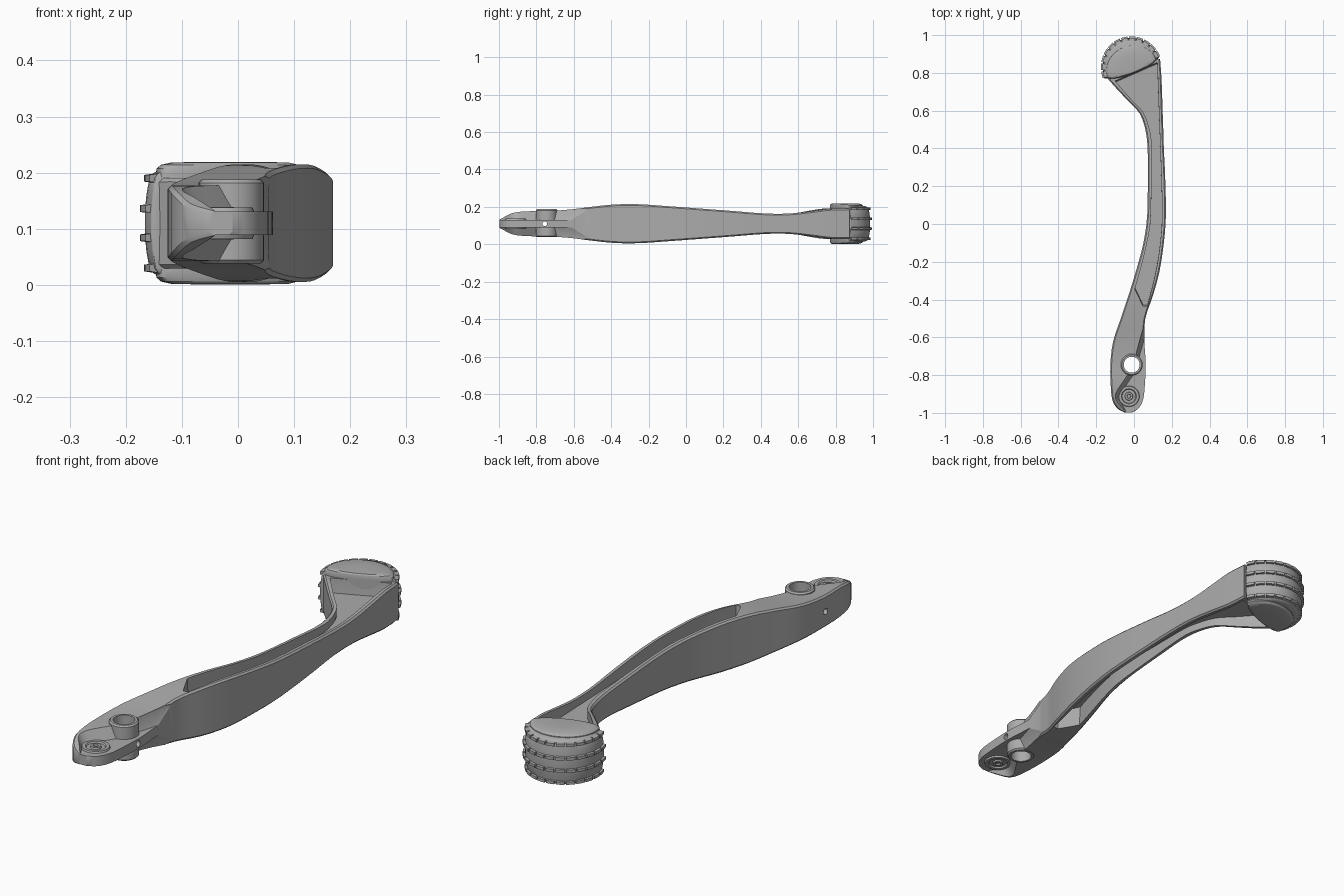
import bpy, bmesh, math
from mathutils import Vector

cube = bpy.data.objects.get("Cube")
if cube:
    bpy.data.objects.remove(cube)

MID = 0.11      # height of the symmetry plane
WEB = 0.021     # half thickness of the central web

grey = bpy.data.materials.new("cast_grey")
grey.use_nodes = True
COLOR = (0.41, 0.41, 0.41, 1)
grey.diffuse_color = COLOR
grey.node_tree.nodes["Principled BSDF"].inputs["Base Color"].default_value = COLOR


def finish(name, bm):
    bmesh.ops.recalc_face_normals(bm, faces=bm.faces)
    mesh = bpy.data.meshes.new(name)
    bm.to_mesh(mesh)
    bm.free()
    mesh.materials.append(grey)
    obj = bpy.data.objects.new(name, mesh)
    bpy.context.collection.objects.link(obj)
    return obj


def add_loft(bm, rings):
    loops = [[bm.verts.new(p) for p in ring] for ring in rings]
    n = len(loops[0])
    for a, b in zip(loops, loops[1:]):
        for i in range(n):
            j = (i + 1) % n
            bm.faces.new((a[i], a[j], b[j], b[i]))
    bm.faces.new(loops[0])
    bm.faces.new(loops[-1])


def loft(name, rings):
    bm = bmesh.new()
    add_loft(bm, rings)
    return finish(name, bm)


def spline(pts, steps=3):
    """Catmull-Rom curve through the points."""
    pts = [Vector(p) for p in pts]
    out = []
    for i in range(len(pts) - 1):
        a, b, c, d = (pts[max(0, min(k, len(pts) - 1))] for k in range(i - 1, i + 3))
        for s in range(steps):
            t = s / steps
            out.append((2*b + (c - a)*t + (2*a - 5*b + 4*c - d)*t*t
                        + (3*b - a - 3*c + d)*t**3) / 2)
    return out + [pts[-1]]


def circle(x, y, z, r, n=40):
    return [(x + r*math.cos(k*math.tau/n), y + r*math.sin(k*math.tau/n), z) for k in range(n)]


def boolean(obj, cutter, operation="DIFFERENCE"):
    mod = obj.modifiers.new("cut", "BOOLEAN")
    mod.object, mod.operation, mod.solver = cutter, operation, "EXACT"
    bpy.context.view_layer.objects.active = obj
    bpy.ops.object.modifier_apply(modifier=mod.name)
    bpy.data.objects.remove(cutter)


def smooth(obj):
    bpy.ops.object.select_all(action="DESELECT")
    obj.select_set(True)
    bpy.context.view_layer.objects.active = obj
    bpy.ops.object.shade_smooth_by_angle(angle=math.radians(28))


# Lever arm: left and right edges plus half height along the length
left = [(-.05, -.998), (-.09, -.975), (-.115, -.93), (-.123, -.86), (-.125, -.74),
        (-.11, -.62), (-.07, -.5), (-.03, -.38), (.01, -.25), (.05, -.1), (.07, .05),
        (.073, .25), (.072, .4), (.06, .5), (.03, .585), (-.03, .65), (-.1, .725), (-.152, .785)]
right = [(-.01, -.998), (.025, -.975), (.048, -.93), (.057, -.86), (.062, -.74),
         (.055, -.62), (.06, -.5), (.1, -.38), (.135, -.25), (.158, -.1), (.169, .05),
         (.165, .25), (.158, .4), (.155, .5), (.152, .585), (.149, .68), (.145, .78), (.138, .875)]
half = [.022, .034, .056, .066, .068, .076, .091, .103, .104, .094, .083,
        .068, .056, .053, .057, .068, .08, .08]
rings = []
for l, r, h in zip(spline(left), spline(right), spline([(h, 0) for h in half])):
    h, c = h.x, .007
    d = (r - l).normalized() * c
    section = [(l, h - c), (l + d, h), (r - d, h), (r, h - c)]
    rings.append([(p.x, p.y, MID + z) for p, z in section]
                 + [(p.x, p.y, MID - z) for p, z in reversed(section)])
lever = loft("lever_arm", rings)

# Long pocket and open pivot pocket, on both faces
pocket = spline([(.005, -.345), (.04, -.22), (.073, -.08), (.089, .05), (.093, .4),
                 (.082, .5), (.05, .59), (-.01, .655), (-.1, .757)])
pocket += spline([(.123, .855), (.132, .6), (.143, .3), (.149, .05), (.137, -.12),
                  (.11, -.28), (.07, -.435)]) + [Vector((.048, -.435))]
pivot = spline([(-.02, -1.1), (-.08, -.975), (-.104, -.93), (-.098, -.89), (-.05, -.82),
                (.0, -.74), (.015, -.67), (.05, -.55), (.065, -.51)])
pivot += [Vector((.2, -.55)), Vector((.2, -1.1))]


def pocket_cutter(outline, side, focus, taper):
    focus = Vector(focus)
    layers = []
    for z, s in ((WEB, taper), (.07, 1), (.2, 1)):
        layers.append([(*(focus + (p - focus) * s), MID + side*z) for p in outline])
    return loft("cutter", layers)


for side in (1, -1):
    boolean(lever, pocket_cutter(pocket, side, (.115, .2), .99))
    boolean(lever, pocket_cutter(pivot, side, (.1, -.93), .86))

# Pivot boss, its bore and the cross pin hole
BX, BY = -.012, -.745
boss = [(.038, .052), (.044, .058), (.182, .058), (.188, .052)]
boolean(lever, loft("boss", [circle(BX, BY, z, r) for z, r in boss]), "UNION")
boolean(lever, loft("bore", [circle(BX, BY, z, .042) for z in (-.1, .4)]))
pin = [[(x, BY - .01 + q[0], MID + q[1]) for q in circle(0, 0, 0, .013, 16)] for x in (-.4, .4)]
boolean(lever, loft("pin_hole", pin))
smooth(lever)

# Dished rings at the tip
for label, side in (("upper", 1), ("lower", -1)):
    dish = [(.0, .056), (.008, .053), (.008, .04), (.002, .036), (.002, .022),
            (.009, .02), (.009, .011), (.003, .009)]
    smooth(loft(label + "_tip_ring",
                [circle(-.027, -.912, MID + side*(WEB - .001 + z), r) for z, r in dish]))

# Foot peg: a D shape turned to follow the end of the lever
TURN = math.radians(21)


def peg_point(u, v, z):
    return (-.012 + u*math.cos(TURN) - v*math.sin(TURN),
            .826 + u*math.sin(TURN) + v*math.cos(TURN), z)


def d_ring(a, b, flat, z, n=56):
    pts = []
    for k in range(n):
        t = k*math.tau/n
        s = math.sin(t)
        pts.append(peg_point(a*math.cos(t), (b if s > 0 else flat)*s, z))
    return pts


def bulge(z):
    return 1 - .07*((z - MID)/.09)**2


def mirrored(profile):
    return [(MID - z, s) for z, s in reversed(profile)] + [(MID + z, s) for z, s in profile]


barrel = mirrored([(.02, bulge(MID + .02)), (.05, bulge(MID + .05)),
                   (.08, bulge(MID + .08)), (.089, .9), (.094, .84)])
smooth(loft("peg_barrel", [d_ring(.154*s, .16*s, .015, z) for z, s in barrel]))

pad = mirrored([(.085, 1), (.097, .99), (.104, .93), (.108, .8), (.109, .5)])
smooth(loft("peg_pads", [d_ring(.137*s, .118*s, .03*s, z) for z, s in pad]))

# Raised tread: four rows of short curved blocks
bm = bmesh.new()
COUNT = 12
for z in (.03, .084, .136, .19):
    for k in range(COUNT):
        rings = []
        for f in (.08, .36, .64, .92):
            t = math.pi*(k + f)/COUNT
            ring = []
            for grow, dz in ((-.012, -.009), (.009, -.006), (.009, .006), (-.012, .009)):
                s = bulge(z)
                ring.append(peg_point((.154*s + grow)*math.cos(t),
                                      (.16*s + grow)*math.sin(t), z + dz))
            rings.append(ring)
        add_loft(bm, rings)
smooth(finish("peg_tread", bm))
